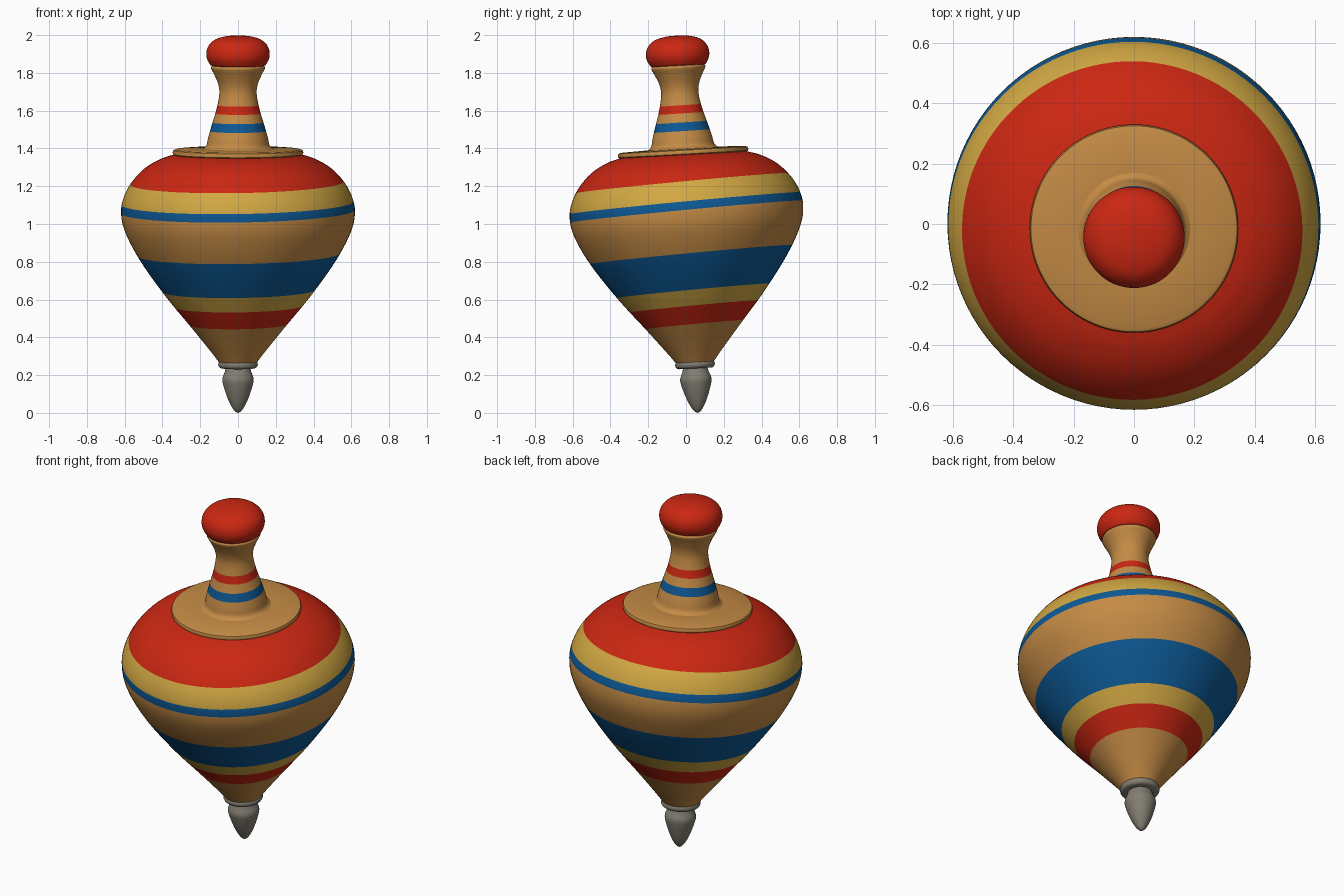
import bpy, bmesh, math
from mathutils import Matrix, Vector

if "Cube" in bpy.data.objects:
    bpy.data.objects.remove(bpy.data.objects["Cube"])

SEG = 96
# whole top leans slightly toward the front
LEAN = Matrix.Translation((0, 0.062, 0)) @ Matrix.Rotation(0.056, 4, 'X')


def material(name, rgb):
    m = bpy.data.materials.new(name)
    m.diffuse_color = (*rgb, 1)
    m.use_nodes = True
    m.node_tree.nodes["Principled BSDF"].inputs["Base Color"].default_value = m.diffuse_color
    return m


WOOD = material("wood", (0.56, 0.26, 0.06))
RED = material("red", (0.60, 0.02, 0.006))
YELLOW = material("yellow", (0.64, 0.39, 0.056))
BLUE = material("blue", (0.004, 0.10, 0.30))
METAL = material("metal", (0.23, 0.21, 0.17))


def smooth_profile(pts, steps=5):
    """Catmull-Rom curve through the profile points."""
    v = [Vector(p) for p in pts]
    v = [2 * v[0] - v[1]] + v + [2 * v[-1] - v[-2]]
    out = []
    for a, b, c, d in zip(v, v[1:], v[2:], v[3:]):
        for i in range(steps):
            t = i / steps
            out.append(0.5 * (2 * b + (c - a) * t + (2 * a - 5 * b + 4 * c - d) * t * t
                              + (3 * b - a - 3 * c + d) * t ** 3))
    out.append(v[-2])
    return [(max(p.x, 0), p.y) for p in out]


def lathe(name, profile, mats, cuts=(), slope=(0, 0)):
    """Spin (radius, z) points; cuts are painted stripe borders, low to high."""
    bm = bmesh.new()
    rings = []
    for r, z in profile:
        if r < 1e-4:
            rings.append([bm.verts.new((0, 0, z))] * SEG)
        else:
            rings.append([bm.verts.new((r * math.cos(2 * math.pi * i / SEG),
                                        r * math.sin(2 * math.pi * i / SEG), z))
                          for i in range(SEG)])
    for lo, hi in zip(rings, rings[1:]):
        for i in range(SEG):
            j = (i + 1) % SEG
            quad = list(dict.fromkeys((lo[i], lo[j], hi[j], hi[i])))
            bm.faces.new(quad)
    for ring, flip in ((rings[0], True), (rings[-1], False)):
        if ring[0] is not ring[1]:
            bm.faces.new(ring[::-1] if flip else ring)
    bm.transform(LEAN)
    for h in cuts:
        bmesh.ops.bisect_plane(bm, geom=bm.verts[:] + bm.edges[:] + bm.faces[:], dist=1e-5,
                               plane_co=(0, 0, h), plane_no=(-slope[0], -slope[1], 1))
    for f in bm.faces:
        c = f.calc_center_median()
        height = c.z - slope[0] * c.x - slope[1] * c.y
        f.material_index = sum(height > h for h in cuts)
    bmesh.ops.recalc_face_normals(bm, faces=bm.faces[:])
    me = bpy.data.meshes.new(name)
    bm.to_mesh(me)
    bm.free()
    for m in mats:
        me.materials.append(m)
    ob = bpy.data.objects.new(name, me)
    bpy.context.collection.objects.link(ob)
    bpy.ops.object.select_all(action='DESELECT')
    ob.select_set(True)
    bpy.context.view_layer.objects.active = ob
    bpy.ops.object.shade_smooth_by_angle(angle=math.radians(40))
    return ob


# striped body
lathe("body", smooth_profile([
    (0.098, 0.265), (0.14, 0.32), (0.245, 0.45), (0.385, 0.62), (0.52, 0.81),
    (0.598, 0.96), (0.619, 1.06), (0.606, 1.14), (0.565, 1.22), (0.495, 1.295),
    (0.41, 1.345), (0.32, 1.373)]),
    [WOOD, RED, YELLOW, BLUE, WOOD, BLUE, YELLOW, RED],
    cuts=(0.463, 0.56, 0.643, 0.836, 1.066, 1.111, 1.219), slope=(0.015, 0.095))

# disc on the shoulder
lathe("top_disc", [(0, 1.36), (0.335, 1.366), (0.344, 1.372), (0.346, 1.382),
                   (0.342, 1.392), (0.33, 1.397), (0.20, 1.402), (0, 1.402)], [WOOD])

# handle stem with two painted rings
lathe("stem", smooth_profile([
    (0.19, 1.399), (0.168, 1.418), (0.158, 1.46), (0.138, 1.53), (0.114, 1.61),
    (0.099, 1.69), (0.104, 1.74), (0.124, 1.79), (0.143, 1.828), (0.138, 1.842)]),
    [WOOD, BLUE, WOOD, RED, WOOD],
    cuts=(1.493, 1.539, 1.587, 1.63), slope=(0, 0.065))

# knob
lathe("knob", smooth_profile([
    (0, 1.836), (0.125, 1.838), (0.155, 1.858), (0.168, 1.90), (0.157, 1.945),
    (0.12, 1.98), (0.06, 1.997), (0, 2.001)]), [RED])

# metal collar and tip
ring = [(0.085 + 0.02 * math.cos(a), 0.257 + 0.021 * math.sin(a))
        for a in (math.pi * (i / 12 - 0.5) for i in range(13))]
lathe("tip_collar", ring, [METAL])
lathe("tip", smooth_profile([
    (0.062, 0.245), (0.071, 0.215), (0.083, 0.18), (0.076, 0.14), (0.054, 0.075),
    (0.032, 0.03), (0.014, 0.007), (0, 0.0)]), [METAL])
